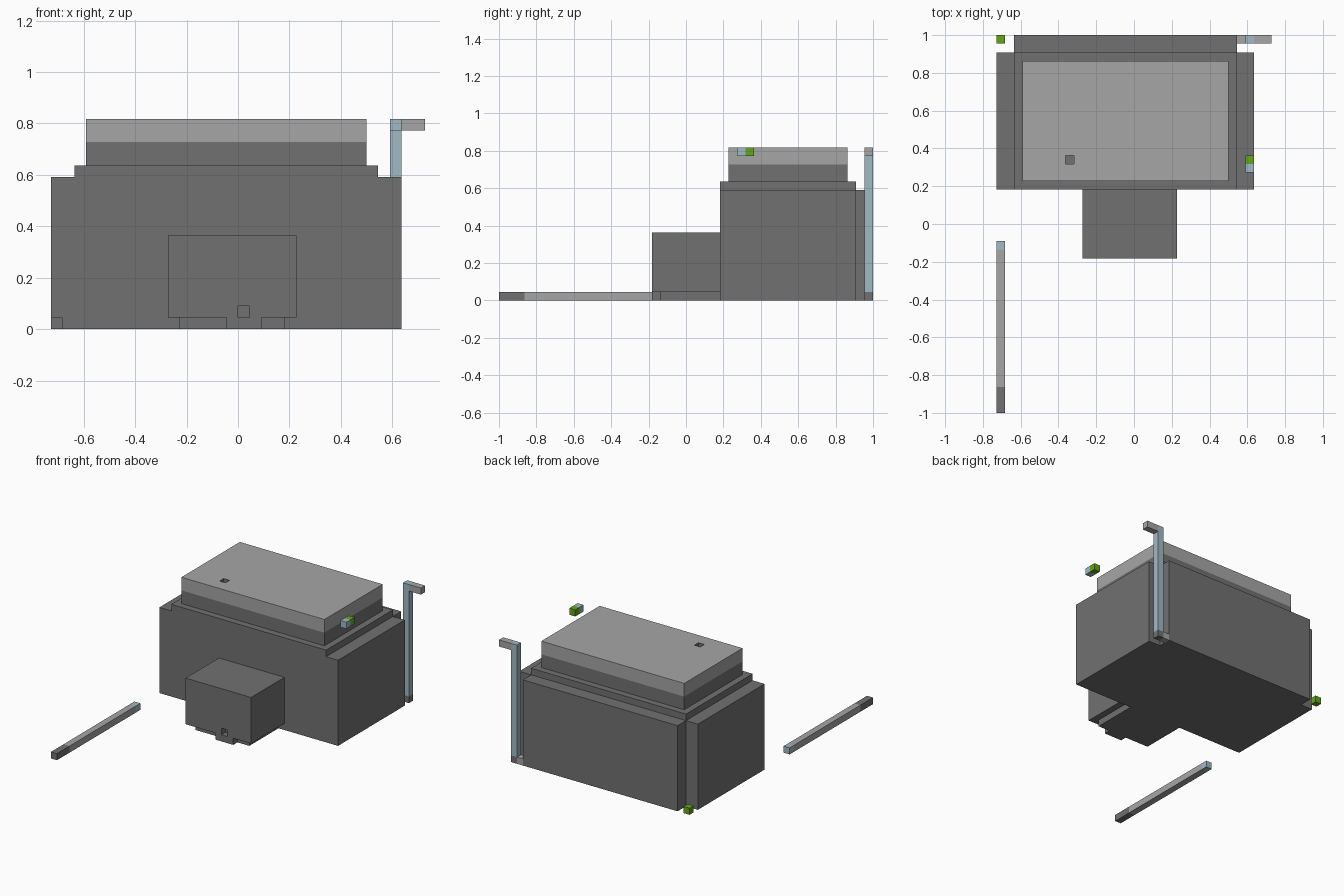
import bpy, bmesh
from mathutils import Vector

cube = bpy.data.objects.get("Cube")
if cube:
    bpy.data.objects.remove(cube, do_unlink=True)

UNIT = 2 / 44                      # one block of the model
ORIGIN = Vector((16, 22, 0))       # block position of the model's centre


def material(name, color):
    m = bpy.data.materials.new(name)
    m.use_nodes = True
    m.diffuse_color = (*color, 1)
    m.node_tree.nodes["Principled BSDF"].inputs["Base Color"].default_value = (*color, 1)
    return m


DARK = material("dark grey", (0.165, 0.165, 0.165))
LIGHT = material("light grey", (0.38, 0.38, 0.38))
BLUE = material("pale blue", (0.35, 0.49, 0.55))
GREEN = material("green", (0.13, 0.38, 0.01))


def prism(name, profile, y0, y1, mat):
    """Extrude an (x, z) outline, in blocks, from y0 to y1."""
    bm = bmesh.new()
    face = bm.faces.new([bm.verts.new((Vector((x, y0, z)) - ORIGIN) * UNIT) for x, z in profile])
    new = bmesh.ops.extrude_face_region(bm, geom=[face])["geom"]
    bmesh.ops.translate(bm, vec=(0, (y1 - y0) * UNIT, 0),
                        verts=[v for v in new if isinstance(v, bmesh.types.BMVert)])
    bmesh.ops.recalc_face_normals(bm, faces=bm.faces)
    mesh = bpy.data.meshes.new(name)
    bm.to_mesh(mesh)
    bm.free()
    mesh.materials.append(mat)
    obj = bpy.data.objects.new(name, mesh)
    bpy.context.collection.objects.link(obj)
    return obj


def block(name, x, y, z, mat):
    return prism(name, [(x[0], z[0]), (x[1], z[0]), (x[1], z[1]), (x[0], z[1])], *y, mat)


def cut(obj, x, y, z):
    """Carve a small dark socket out of a block."""
    cutter = block(obj.name + "_cutter", x, y, z, DARK)
    cutter.hide_render = True
    mod = obj.modifiers.new("socket", 'BOOLEAN')
    mod.operation, mod.solver, mod.object = 'DIFFERENCE', 'EXACT', cutter
    mod.material_mode = 'TRANSFER'
    bpy.context.view_layer.objects.active = obj
    bpy.ops.object.modifier_apply(modifier=mod.name)
    bpy.data.objects.remove(cutter, do_unlink=True)


# Main body with stepped shoulders, and the slab on its back
prism("body", [(0, 0), (30, 0), (30, 13), (28, 13), (28, 14), (2, 14), (2, 13), (0, 13)], 26, 42, DARK)
block("back_slab", (2, 28), (42, 44), (0, 13), DARK)

# Two-tone lid with a socket in its top
block("lid_base", (3, 27), (27, 41), (14, 16), DARK)
lid = block("lid_top", (3, 27), (27, 41), (16, 18), LIGHT)
cut(lid, (8, 9), (29, 30), (17, 19))

# Front box, with a socket above its tongue
front = block("front_box", (10, 21), (18, 26), (1, 8), DARK)
cut(front, (16, 17), (17, 19), (0, 2))
block("front_base", (11, 20), (19, 26), (0, 1), DARK)
block("front_tongue", (15, 18), (18, 19), (0, 1), DARK)

# Rod lying on the ground
for name, y, mat in (("rod_grip", (0, 3), DARK), ("rod_shaft", (3, 19), LIGHT), ("rod_tip", (19, 20), BLUE)):
    block(name, (0, 1), y, (0, 1), mat)

# Upright pole with a foot and a side arm
block("pole_base", (29, 30), (43, 44), (0, 1), DARK)
block("pole_foot", (28, 29), (43, 44), (0, 1), LIGHT)
block("pole_shaft", (29, 30), (43, 44), (1, 18), BLUE)
block("pole_arm", (30, 32), (43, 44), (17, 18), LIGHT)

# Small loose blocks
block("corner_block", (0, 1), (43, 44), (0, 1), GREEN)
block("floating_block_front", (29, 30), (28, 29), (17, 18), BLUE)
block("floating_block_back", (29, 30), (29, 30), (17, 18), GREEN)
